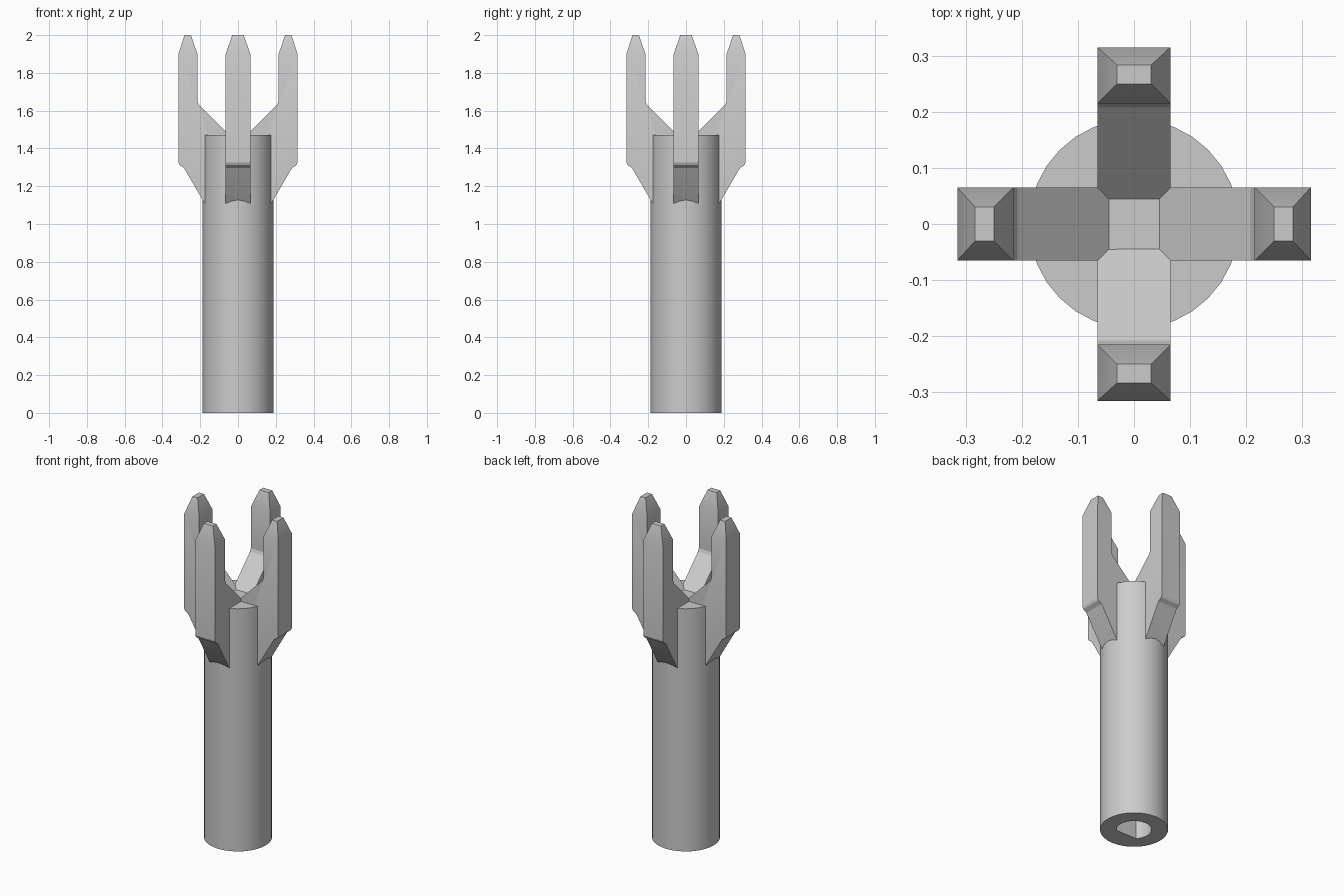
import bpy, bmesh, math
from mathutils import Matrix, Vector

if "Cube" in bpy.data.objects:
    bpy.data.objects.remove(bpy.data.objects["Cube"], do_unlink=True)

GREY = (0.6, 0.6, 0.6, 1)
grey = bpy.data.materials.new("plain grey")
grey.use_nodes = True
grey.diffuse_color = GREY
grey.node_tree.nodes["Principled BSDF"].inputs["Base Color"].default_value = GREY


def prism(name, points, offset, matrix=Matrix()):
    """Extrude a flat outline by an offset vector; the bmesh stays open for edits."""
    bm = bmesh.new()
    face = bm.faces.new([bm.verts.new(p) for p in points])
    out = bmesh.ops.extrude_face_region(bm, geom=[face])["geom"]
    bmesh.ops.translate(bm, vec=offset, verts=[v for v in out if isinstance(v, bmesh.types.BMVert)])
    return bm


def finish(bm, name, angle=35):
    bmesh.ops.recalc_face_normals(bm, faces=bm.faces[:])
    mesh = bpy.data.meshes.new(name)
    bm.to_mesh(mesh)
    bm.free()
    mesh.materials.append(grey)
    obj = bpy.data.objects.new(name, mesh)
    bpy.context.collection.objects.link(obj)
    bpy.ops.object.select_all(action='DESELECT')
    obj.select_set(True)
    bpy.context.view_layer.objects.active = obj
    bpy.ops.object.shade_smooth_by_angle(angle=math.radians(angle))
    return obj


def circle(radius, sides, z, flat=-1):
    """Circle outline, cut straight below y = flat."""
    turn = [2 * math.pi * i / sides for i in range(sides)]
    return [(radius * math.cos(a), max(radius * math.sin(a), flat), z) for a in turn]


# D-shaped socket cutter
SOCKET_DEPTH = 0.55
flat = -0.067
half = math.acos(flat / 0.097)
arc = [math.pi / 2 - half + 2 * half * i / 24 for i in range(25)]
points = [(0.097 * math.cos(a), 0.097 * math.sin(a), -0.1) for a in arc]
cutter = finish(prism("socket", points, (0, 0, SOCKET_DEPTH + 0.1)), "socket_cutter")

# Round shaft with the socket cut into its base
shaft = finish(prism("shaft", circle(0.187, 32, 0), (0, 0, 1.47)), "shaft")
cut = shaft.modifiers.new("socket", 'BOOLEAN')
cut.object, cut.operation, cut.solver = cutter, 'DIFFERENCE', 'EXACT'
bpy.ops.object.modifier_apply(modifier=cut.name)
bpy.data.objects.remove(cutter, do_unlink=True)
bpy.ops.object.shade_smooth_by_angle(angle=math.radians(35))

# Four prongs: side profile (radius, height), tapered tip, turned around the shaft
PROFILE = [(0.02, 1.445), (0.208, 1.633), (0.215, 1.65), (0.215, 1.9), (0.315, 1.9),
           (0.315, 1.325), (0.309, 1.312), (0.287, 1.297), (0.278, 1.283),
           (0.18, 1.115), (0.15, 1.08), (0.02, 1.08)]
W = 0.065
for i, side in enumerate(("left", "back", "right", "front")):
    bm = prism("prong", [(r, -W, z) for r, z in PROFILE], (0, 2 * W, 0))
    top = next(f for f in bm.faces if all(v.co.z > 1.89 for v in f.verts))
    tip = bmesh.ops.extrude_discrete_faces(bm, faces=[top])["faces"][0]
    for v in tip.verts:
        v.co = Vector((0.2665 + (v.co.x - 0.265) * 0.34, v.co.y * 0.47, 2))
    bmesh.ops.rotate(bm, verts=bm.verts[:], cent=(0, 0, 0),
                     matrix=Matrix.Rotation(i * math.pi / 2, 3, 'Z'))
    finish(bm, "prong_" + side, 20)
